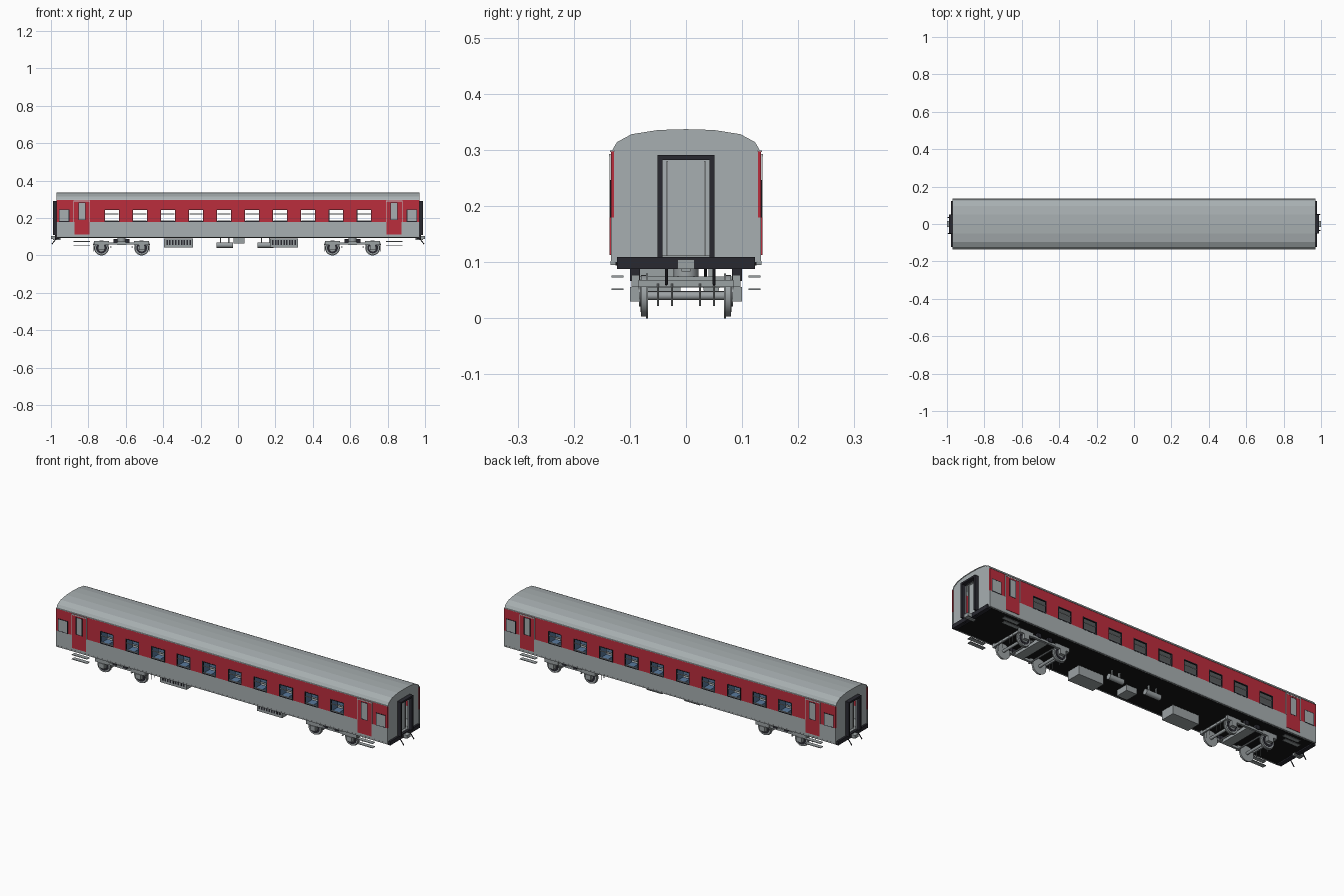
import bpy, bmesh, math
from mathutils import Matrix, Vector

if "Cube" in bpy.data.objects:
    bpy.data.objects.remove(bpy.data.objects["Cube"])


def material(name, rgb):
    m = bpy.data.materials.new(name)
    m.diffuse_color = (*rgb, 1)
    m.use_nodes = True
    m.node_tree.nodes["Principled BSDF"].inputs["Base Color"].default_value = m.diffuse_color
    return m


GREY = material("body grey", (0.39, 0.43, 0.44))
RED = material("band red", (0.50, 0.026, 0.046))
DARK = material("rubber dark", (0.022, 0.022, 0.03))
BLACK = material("underside black", (0.008, 0.008, 0.008))
METAL = material("running gear grey", (0.33, 0.36, 0.37))
PALE = material("trim pale grey", (0.58, 0.62, 0.63))
BLUE = material("seat blue", (0.10, 0.19, 0.33))
SIGNS = (-1, 1)


class Part:
    """Collects primitives into one named mesh."""

    def __init__(self, name, *mats):
        self.name, self.mats, self.bm = name, mats, bmesh.new()

    def box(self, x0, x1, y0, y1, z0, z1):
        m = Matrix.Translation(((x0 + x1) / 2, (y0 + y1) / 2, (z0 + z1) / 2))
        s = Matrix.Diagonal((abs(x1 - x0), abs(y1 - y0), abs(z1 - z0), 1))
        bmesh.ops.create_cube(self.bm, size=1, matrix=m @ s)

    def rod(self, a, b, r, r2=None, sides=12):
        a, b = Vector(a), Vector(b)
        rot = (b - a).to_track_quat('Z', 'Y').to_matrix().to_4x4()
        bmesh.ops.create_cone(self.bm, cap_ends=True, segments=sides, radius1=r,
                              radius2=r if r2 is None else r2, depth=(b - a).length,
                              matrix=Matrix.Translation((a + b) / 2) @ rot)

    def frame(self, x0, x1, z0, z1, y0, y1, t):
        self.box(x0, x1, y0, y1, z1 - t, z1)
        self.box(x0, x1, y0, y1, z0, z0 + t)
        self.box(x0, x0 + t, y0, y1, z0 + t, z1 - t)
        self.box(x1 - t, x1, y0, y1, z0 + t, z1 - t)

    def done(self, smooth=False, solid=None):
        me = bpy.data.meshes.new(self.name)
        self.bm.to_mesh(me)
        self.bm.free()
        ob = bpy.data.objects.new(self.name, me)
        bpy.context.collection.objects.link(ob)
        for m in self.mats:
            me.materials.append(m)
        if solid:
            mod = ob.modifiers.new("thickness", 'SOLIDIFY')
            mod.thickness, mod.offset = solid, -1
        if smooth:
            bpy.ops.object.select_all(action='DESELECT')
            ob.select_set(True)
            bpy.context.view_layer.objects.active = ob
            bpy.ops.object.shade_smooth_by_angle(angle=math.radians(35))
        return ob


L, W = 0.97, 0.133
WINDOWS = [-0.674 + i * 0.1498 for i in range(10)]
HALF = 0.04
ZS = [0.10, 0.18, 0.246, 0.297]
ROOF = [(0.133, 0.297), (0.123, 0.314), (0.097, 0.328), (0.05, 0.3355)]
ARCH = ROOF + [(0, 0.337)] + [(-y, z) for y, z in reversed(ROOF)]

# Side walls: a grid of panels with the window cells left open
xs = [-L] + [x + s * HALF for x in WINDOWS for s in SIGNS] + [L]
for side, name in zip(SIGNS, ("front_side_wall", "back_side_wall")):
    p = Part(name, GREY, RED)
    v = [[p.bm.verts.new((x, side * (W + 0.001), z)) for z in ZS] for x in xs]
    for i in range(len(xs) - 1):
        for j in range(3):
            if j == 1 and i % 2:
                continue
            f = [v[i][j], v[i + 1][j], v[i + 1][j + 1], v[i][j + 1]]
            face = p.bm.faces.new(f if side < 0 else f[::-1])
            face.material_index = 1 if j else 0
    p.done(solid=0.006)

# Roof shell
p = Part("roof", GREY)
a = [p.bm.verts.new((-L, y, z)) for y, z in ARCH]
b = [p.bm.verts.new((L, y, z)) for y, z in ARCH]
for i in range(len(ARCH) - 1):
    p.bm.faces.new((a[i], b[i], b[i + 1], a[i + 1]))
bmesh.ops.recalc_face_normals(p.bm, faces=p.bm.faces)
if sum(f.normal.z for f in p.bm.faces) < 0:
    bmesh.ops.reverse_faces(p.bm, faces=p.bm.faces)
p.done(solid=0.004)

# Rain gutter along the roof edge
p = Part("roof_gutters", PALE)
for s in SIGNS:
    p.box(-L, L, s * 0.131, s * 0.1355, 0.296, 0.299)
p.done()

# End walls with a doorway notch, and the recessed end doors
ends = Part("end_walls", GREY)
doors = Part("end_doors", GREY)
trim = Part("end_door_trim", PALE)
outline = [(0.128, 0.10), (0.128, 0.297)] + ARCH[1:-1] + [(-0.128, 0.297), (-0.128, 0.10),
           (-0.042, 0.10), (-0.042, 0.282), (0.042, 0.282), (0.042, 0.10)]
for s in SIGNS:
    f = ends.bm.faces.new([ends.bm.verts.new((s * (L - 0.002), y, z)) for y, z in outline])
    if f.normal.x * s < 0 or (f.normal_update() or f.normal.x * s < 0):
        f.normal_flip()
    doors.box(s * 0.945, s * 0.952, -0.043, 0.043, 0.10, 0.285)
    for y in SIGNS:
        trim.box(s * 0.952, s * 0.956, y * 0.032, y * 0.035, 0.112, 0.28)
ends.done(solid=0.006)
doors.done()
trim.done()

# Gangway rubber frames
p = Part("gangway_frames", DARK)
for s in SIGNS:
    for y in SIGNS:
        p.box(s * 0.966, s * 0.99, y * 0.042, y * 0.051, 0.108, 0.291)
    p.box(s * 0.966, s * 0.99, -0.042, 0.042, 0.282, 0.291)
p.done()

# Window surrounds with an upper sash bar
fr, sash = Part("window_frames", DARK), Part("window_sashes", PALE)
for s in SIGNS:
    for x in WINDOWS:
        fr.frame(x - HALF, x + HALF, 0.18, 0.246, s * 0.127, s * 0.1352, 0.0035)
        sash.box(x - 0.036, x + 0.036, s * 0.129, s * 0.132, 0.219, 0.223)
        sash.box(x - 0.036, x + 0.036, s * 0.129, s * 0.132, 0.184, 0.188)
fr.done()
sash.done()

# Boarding doors, door windows, handrails and end compartment windows
leaf = Part("boarding_doors", RED)
seam = Part("boarding_door_seams", DARK)
rails = Part("boarding_door_surrounds", PALE)
pane = Part("door_and_end_panes", GREY)
for s in SIGNS:
    for e in SIGNS:
        c = e * 0.835
        leaf.box(c - 0.04, c + 0.04, s * 0.132, s * 0.136, 0.113, 0.288)
        seam.frame(c - 0.019, c + 0.019, 0.19, 0.282, s * 0.133, s * 0.1367, 0.003)
        pane.box(c - 0.016, c + 0.016, s * 0.133, s * 0.1364, 0.193, 0.279)
        rails.box(c - 0.042, c + 0.042, s * 0.132, s * 0.137, 0.288, 0.293)
        for k in SIGNS:
            rails.box(c + k * 0.0405, c + k * 0.0445, s * 0.132, s * 0.1365, 0.18, 0.293)
        w = e * 0.93
        seam.frame(w - 0.028, w + 0.028, 0.18, 0.246, s * 0.133, s * 0.1358, 0.003)
        pane.box(w - 0.025, w + 0.025, s * 0.133, s * 0.1355, 0.183, 0.243)
for q in (leaf, seam, rails, pane):
    q.done()

# Interior floor and rows of seats between the windows
p = Part("interior_floor", METAL)
p.box(-0.965, 0.965, -0.127, 0.127, 0.108, 0.112)
p.done()
p = Part("seats", BLUE)
for i in range(11):
    x = -0.749 + i * 0.1498
    for s in SIGNS:
        p.box(x - 0.006, x + 0.006, s * 0.03, s * 0.12, 0.112, 0.225)
        p.box(x - 0.045, x + 0.045, s * 0.03, s * 0.12, 0.135, 0.155)
p.done()

# Underframe, sills and buffer beams
p = Part("underframe", BLACK)
p.box(-0.968, 0.968, -0.126, 0.126, 0.094, 0.108)
p.done()
p = Part("side_sills", METAL)
for s in SIGNS:
    p.box(-L, L, s * 0.126, s * 0.1345, 0.095, 0.102)
p.done()
p = Part("buffer_beams", DARK)
for s in SIGNS:
    p.box(s * 0.955, s * 0.978, -0.123, 0.123, 0.088, 0.109)
p.done()

# Couplers and brake hoses
p, h = Part("couplers", METAL), Part("brake_hoses", DARK)
for s in SIGNS:
    p.box(s * 0.95, s * 0.99, -0.008, 0.008, 0.083, 0.098)
    p.box(s * 0.978, s * 1.0, -0.015, 0.015, 0.088, 0.105)
    for y in (-0.035 * s, 0.05 * s):
        h.rod((s * 0.97, y, 0.092), (s * 0.995, y, 0.06), 0.0025, sides=8)
p.done()
h.done()

# Boarding steps: thin rungs below each door
p = Part("boarding_steps", METAL)
for s in SIGNS:
    for e in SIGNS:
        for z in (0.05, 0.073):
            p.box(e * 0.79, e * 0.88, s * 0.111, s * 0.133, z, z + 0.003)
p.done()

# Bogies: wheels, axles, side frames, springs and brake gear
wheels, hubs = Part("wheels", METAL), Part("wheel_recesses", DARK)
frames, springs = Part("bogie_frames", METAL), Part("bogie_springs", DARK)
for c in (-0.6225, 0.6125):
    for e in SIGNS:
        x = c + e * 0.1075
        wheels.rod((x, -0.1, 0.04), (x, 0.1, 0.04), 0.0075)
        for s in SIGNS:
            wheels.rod((x, s * 0.069, 0.04), (x, s * 0.08, 0.04), 0.037, sides=28)
            wheels.rod((x, s * 0.068, 0.04), (x, s * 0.071, 0.04), 0.04, sides=28)
            hubs.rod((x, s * 0.08, 0.04), (x, s * 0.081, 0.04), 0.029, sides=24)
            wheels.rod((x, s * 0.08, 0.04), (x, s * 0.084, 0.04), 0.019, sides=20)
            frames.box(x - 0.015, x + 0.015, s * 0.084, s * 0.1, 0.03, 0.056)
            frames.box(x - 0.04, x + 0.04, s * 0.083, s * 0.097, 0.056, 0.077)
            for y in (0.025, 0.05):
                frames.rod((x + e * 0.043, s * y, 0.022), (x + e * 0.043, s * y, 0.062), 0.0015, sides=6)
            springs.box(c + e * 0.032 - 0.011, c + e * 0.032 + 0.011, s * 0.082, s * 0.1, 0.066, 0.088)
        frames.rod((x - e * 0.05, -0.085, 0.045), (x - e * 0.05, 0.085, 0.045), 0.004, sides=8)
        frames.box(x + e * 0.035, x + e * 0.043, -0.085, 0.085, 0.056, 0.068)
    for s in SIGNS:
        frames.box(c - 0.105, c + 0.105, s * 0.084, s * 0.096, 0.058, 0.07)
    frames.box(c - 0.025, c + 0.025, -0.09, 0.09, 0.055, 0.074)
    frames.rod((c, 0, 0.07), (c, 0, 0.096), 0.022)
for q in (wheels, hubs, frames, springs):
    q.done(smooth=True)

# Underfloor equipment boxes with grille slots
p, g = Part("equipment_boxes", METAL), Part("equipment_grilles", DARK)
for x0, x1 in ((-0.395, -0.24), (0.172, 0.32)):
    p.box(x0, x1, -0.088, -0.01, 0.043, 0.09)
    for i in range(9):
        x = x0 + (x1 - x0) * (i + 1) / 10
        g.box(x - 0.004, x + 0.004, -0.0895, -0.087, 0.056, 0.082)
p.box(-0.025, 0.035, -0.08, -0.01, 0.064, 0.096)
p.done()
g.done()

# Air tanks
p = Part("air_tanks", METAL)
for x0, x1 in ((-0.115, -0.028), (0.105, 0.19)):
    p.rod((x0, 0.045, 0.055), (x1, 0.045, 0.055), 0.0145, sides=16)
    for t in (0.25, 0.75):
        x = x0 + (x1 - x0) * t
        p.box(x - 0.003, x + 0.003, 0.04, 0.05, 0.06, 0.096)
p.done(smooth=True)
